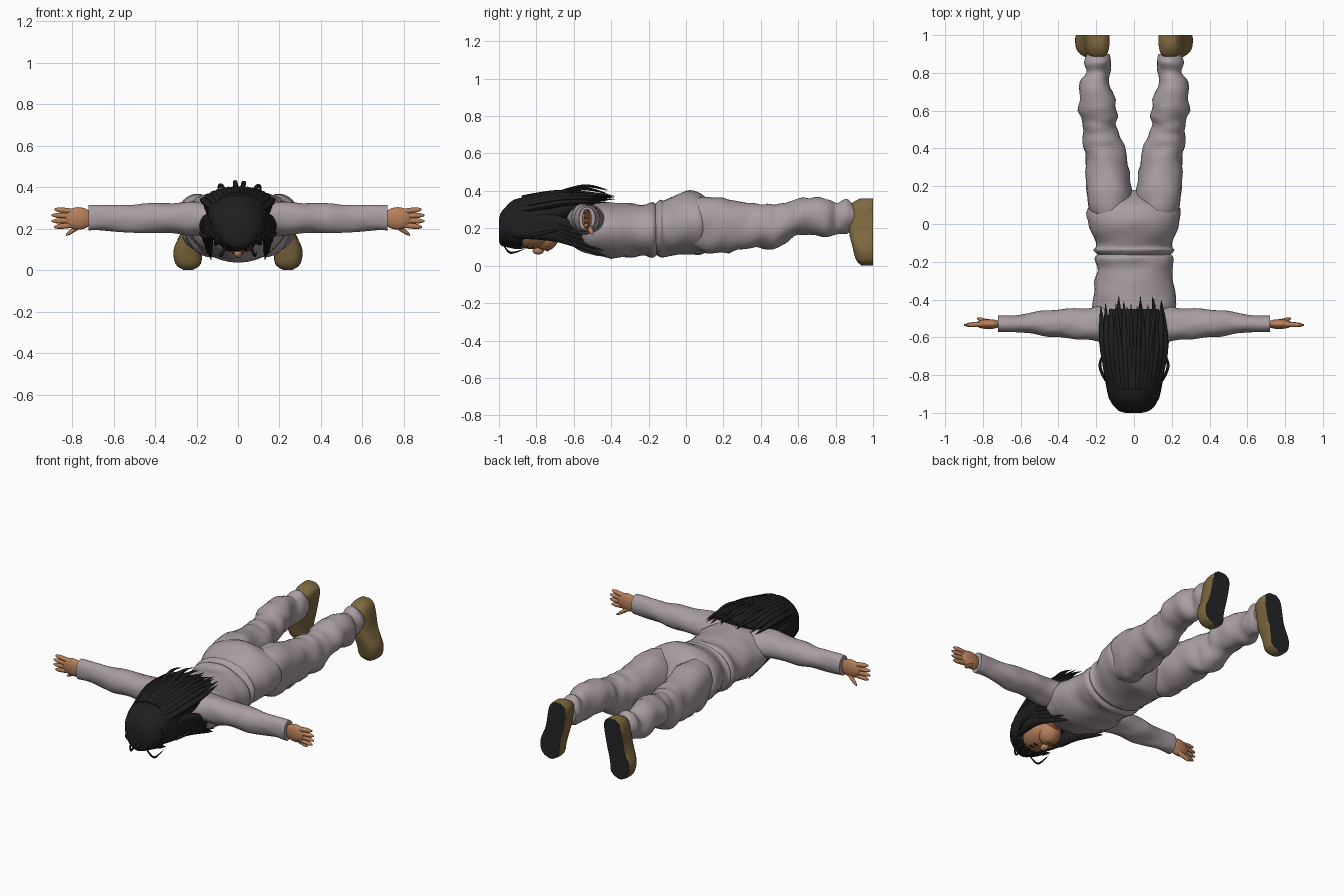
import bpy, bmesh, math, random
from mathutils import Vector, noise

random.seed(4)
cube = bpy.data.objects.get("Cube")
if cube:
    bpy.data.objects.remove(cube, do_unlink=True)


def material(name, red, green, blue):
    mat = bpy.data.materials.new(name)
    mat.use_nodes = True
    mat.diffuse_color = (red, green, blue, 1)
    shader = mat.node_tree.nodes["Principled BSDF"]
    shader.inputs["Base Color"].default_value = mat.diffuse_color
    return mat


cloth = material("pale mauve cloth", .4, .34, .36)
skin = material("tan skin", .47, .21, .1)
hair = material("black hair", .014, .014, .015)
leather = material("olive brown leather", .21, .14, .05)
rubber = material("dark rubber", .017, .018, .02)
lip = material("dark lip", .28, .1, .06)


def smooth_keys(keys, steps):
    """Catmull-Rom interpolation through the section keys."""
    result = []
    final = len(keys) - 1
    for i in range(final):
        before, start = keys[max(i - 1, 0)], keys[i]
        end, after = keys[i + 1], keys[min(i + 2, final)]
        for step in range(steps):
            t = step / steps
            result.append([
                b + t * ((c - a) + t * ((2 * a - 5 * b + 4 * c - d) + t * (3 * b - a - 3 * c + d))) / 2
                for a, b, c, d in zip(before, start, end, after)])
    result.append(list(keys[final]))
    return result


def loft(name, mat, keys, axis="y", side=1, sides=32, power=1, folds=0, limit=None, sole=None):
    """Skin elliptical sections; each key is x, y, z and two half sizes."""
    bm = bmesh.new()
    rings = []
    for x, y, z, a, b in smooth_keys(keys, 5):
        ring = []
        for k in range(sides):
            angle = math.tau * k / sides
            cosine, sine = math.cos(angle), math.sin(angle)
            u = math.copysign(abs(cosine) ** power, cosine) * max(a, .001)
            v = math.copysign(abs(sine) ** power, sine) * max(b, .001)
            offset = Vector({"x": (0, u, v), "y": (u, 0, v), "z": (u, v, 0)}[axis])
            point = Vector((x, y, z)) + offset
            if folds:
                # Diagonal creases
                sample = Vector((point.x * 7 + point.y * 5, point.y * 16 - point.x * 4, point.z * 8))
                point += offset.normalized() * noise.noise(sample) * folds
            if limit:
                point.y = min(point.y, limit)
            point.x *= side
            ring.append(bm.verts.new(point))
        rings.append(ring)
    for low, high in zip(rings, rings[1:]):
        for k in range(sides):
            following = (k + 1) % sides
            bm.faces.new((low[k], low[following], high[following], high[k]))
    bm.faces.new(rings[0])
    bm.faces.new(rings[-1])
    bmesh.ops.recalc_face_normals(bm, faces=bm.faces)
    for face in bm.faces:
        face.smooth = True
        if sole and all(vertex.co.y > limit - .001 for vertex in face.verts):
            face.material_index = 1
    mesh = bpy.data.meshes.new(name)
    bm.to_mesh(mesh)
    bm.free()
    mesh.materials.append(mat)
    if sole:
        mesh.materials.append(sole)
    mesh.set_sharp_from_angle(angle=math.radians(50))
    obj = bpy.data.objects.new(name, mesh)
    bpy.context.collection.objects.link(obj)


def body(name, mat, keys, folds):
    """Loft along the middle of the figure."""
    loft(name, mat, [(0, *key) for key in keys], folds=folds)


def ball(name, mat, centre, size, side=1):
    """An ellipsoid given by its centre and half sizes."""
    x, y, z = centre
    width, length, height = size
    keys = []
    for i in range(9):
        angle = math.pi * i / 8
        radius = math.sin(angle)
        keys.append((x, y - length * math.cos(angle), z, width * radius, height * radius))
    loft(name, mat, keys, side=side)


def lock(name, start, bend, tip, width, depth, side=1):
    """A tapered strand of hair through three points."""
    points = smooth_keys((start, bend, tip), 3)
    keys = []
    for i, point in enumerate(points):
        taper = math.sin(math.pi * (.3 + .7 * i / (len(points) - 1))) + .02
        keys.append((*point, width * taper, depth * taper))
    loft(name, hair, keys, side=side, sides=8)


def finger(name, base, tip, side):
    """A round-ended digit between two points."""
    keys = []
    for i in range(6):
        f = i / 5
        radius = .014 * math.sqrt(1 - .9 * f ** 4)
        keys.append((*Vector(base).lerp(Vector(tip), f), radius, radius))
    loft(name, skin, keys, axis="x", side=side, sides=12)


# Shirt with a gathered hem, and the seat of the trousers
body("shirt", cloth, [
    (-.65, .22, .06, .05), (-.6, .21, .16, .11), (-.5, .2, .21, .14), (-.4, .19, .22, .15),
    (-.25, .19, .2, .14), (-.18, .19, .21, .15), (-.15, .19, .17, .12)], folds=.012)
body("trouser_seat", cloth, [
    (-.18, .19, .17, .12), (-.14, .2, .21, .15), (-.11, .2, .2, .15), (0, .23, .24, .17),
    (.1, .22, .23, .15), (.18, .2, .04, .04)], folds=.008)

# Neck and head, face turned down
ball("neck", skin, (0, -.68, .22), (.07, .14, .07))
ball("head", skin, (0, -.83, .19), (.11, .14, .1))
ball("jaw", skin, (0, -.75, .16), (.07, .07, .08))
ball("nose", skin, (0, -.79, .08), (.02, .03, .02))
ball("mouth", lip, (0, -.74, .082), (.03, .008, .005))

# Main mass of hair from crown to upper back
body("hair_mass", hair, [
    (-1, .19, .04, .06), (-.98, .2, .09, .1), (-.9, .23, .14, .13), (-.75, .28, .15, .11),
    (-.6, .32, .16, .07), (-.45, .36, .13, .01)], folds=.01)

# Long locks sweeping over the back
for i in range(15):
    u = i / 7 - 1
    arch = math.sqrt(1 - .85 * u * u)
    tip = random.uniform(-.45, -.37)
    drift = random.uniform(-.02, .02)
    lock("back_lock", (.11 * u, -.88, .25 + .11 * arch), (.16 * u, -.65, .3 + .09 * arch),
         (.16 * u + drift, tip, .33 + .04 * arch + drift / 2), .024, .018)

# Loose wisps rising off the back
for u in (-.6, -.1, .2, .7):
    lock("raised_wisp", (.1 * u, -.75, .37), (.14 * u, -.55, .43 - .03 * abs(u)),
         (.16 * u, -.42, .41 - .04 * abs(u)), .012, .008)

# Fringe over the forehead
for i in range(7):
    u = i / 3 - 1
    lock("fringe", (.06 * u, -.98, .2), (.09 * u, -.95, .12 + .03 * abs(u)),
         (.11 * u, -.87, .09 + .03 * abs(u)), .026, .02)

for side, label in ((1, "left"), (-1, "right")):
    # Locks hanging past the cheeks to the chest
    for i in range(5):
        f = i / 4
        lock(label + "_cheek_lock", (.11, -.93, .18 + .05 * f), (.14 + .01 * f, -.7, .16 + .08 * f),
             (.13 + .07 * f, -.43 - .06 * f, .05 + .12 * f), .026, .035, side)
    lock(label + "_side_curl", (.15, -.83, .16), (.18, -.74, .18), (.13, -.62, .2), .008, .009, side)
    lock(label + "_brow_curl", (.06, -.98, .12), (.08, -.94, .07), (.09, -.86, .09), .007, .007, side)

    # Eye and brow plates
    ball(label + "_eye", hair, (.04, -.82, .096), (.018, .007, .005), side)
    ball(label + "_brow", hair, (.04, -.85, .097), (.024, .005, .005), side)

    # Sleeve tapering evenly from shoulder to wrist
    sleeve = []
    for i in range(9):
        f = i / 8
        sleeve.append((.1 + .62 * f, -.53, .25, .1 - .06 * f, .085 - .025 * f))
    loft(label + "_sleeve", cloth, sleeve, axis="x", side=side, folds=.014)

    # Hand with spread fingers
    ball(label + "_palm", skin, (.77, -.53, .25), (.07, .026, .054), side)
    for i in range(4):
        spread = .04 - .026 * i
        finger(label + "_finger", (.79, -.53, .25 + spread * .8),
               (.9 - spread * spread * 9, -.535, .25 + spread * 1.1), side)
    finger(label + "_thumb", (.74, -.53, .23), (.83, -.5, .17), side)

    # Trouser leg with knee folds and a gathered ankle
    loft(label + "_trouser_leg", cloth, [
        (.11, 0, .22, .1, .13), (.13, .15, .22, .12, .15), (.15, .35, .21, .11, .12),
        (.17, .45, .21, .1, .12), (.18, .52, .22, .09, .11), (.19, .6, .26, .1, .1),
        (.2, .75, .26, .08, .1), (.19, .81, .26, .06, .08), (.19, .86, .26, .07, .09),
        (.19, .9, .26, .05, .06)], side=side, folds=.018)

    # Shoe, toes down, with a flat dark sole
    loft(label + "_shoe", leather, [
        (.24, .97, 0, .02, .03), (.24, .97, .03, .06, .06), (.24, .97, .1, .07, .08),
        (.21, .97, .2, .06, .1), (.19, .97, .32, .06, .09), (.19, .97, .36, .03, .04)],
        axis="z", side=side, power=.75, limit=1, sole=rubber)
